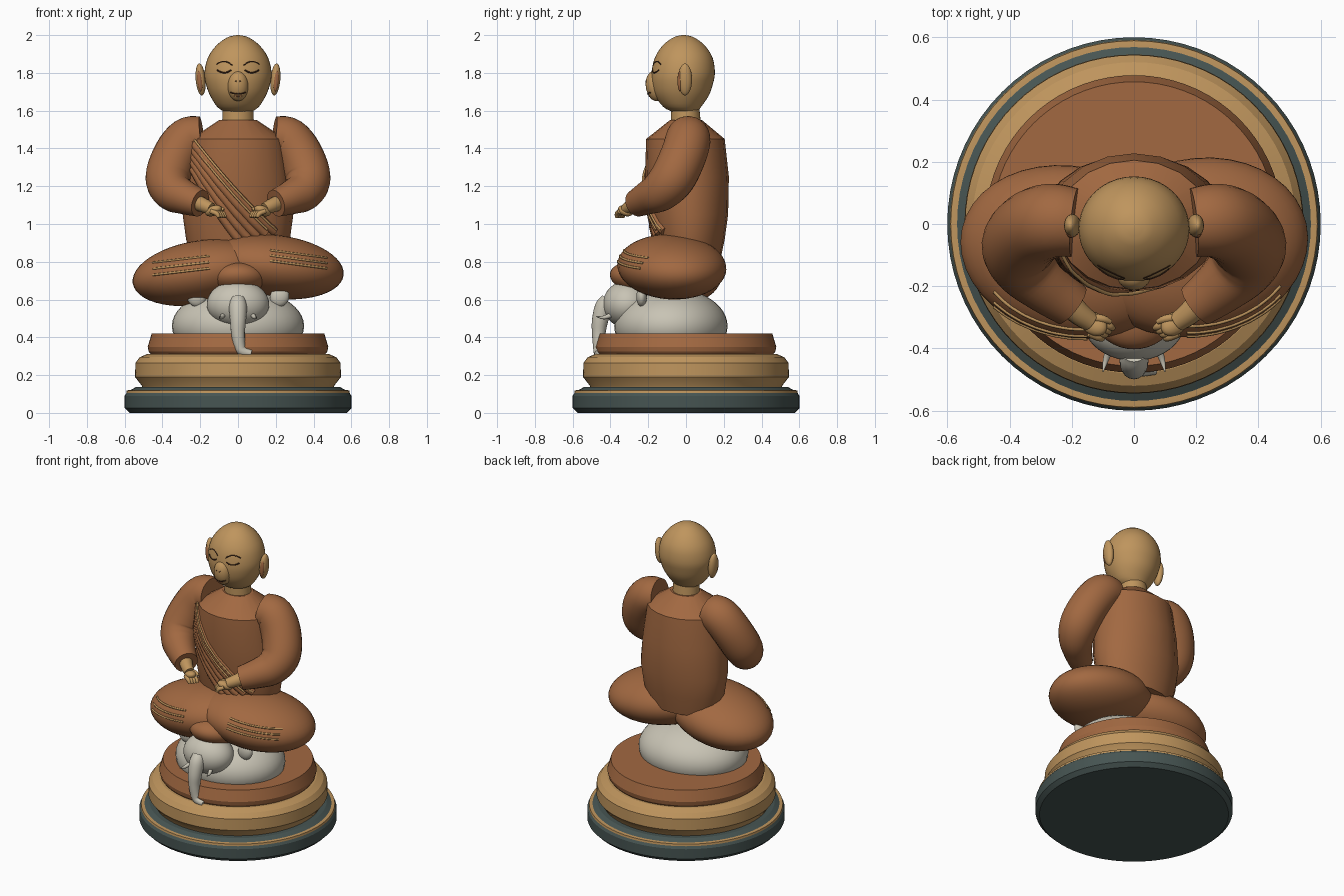
import bpy, bmesh, math
from mathutils import Vector, Matrix, Quaternion
from mathutils.bvhtree import BVHTree

if "Cube" in bpy.data.objects:
    bpy.data.objects.remove(bpy.data.objects["Cube"])


def material(name, rgb):
    m = bpy.data.materials.new(name)
    m.diffuse_color = (*rgb, 1)
    m.use_nodes = True
    m.node_tree.nodes["Principled BSDF"].inputs["Base Color"].default_value = m.diffuse_color
    return m


ROBE = material("robe_brown", (0.36, 0.14, 0.053))
GOLD = material("warm_gold", (0.52, 0.30, 0.11))
SLATE = material("dark_slate", (0.062, 0.09, 0.085))
STONE = material("pale_stone", (0.58, 0.55, 0.46))
INK = material("dark_brown", (0.05, 0.02, 0.01))


def finish(name, bm, mat, angle=35):
    """Turn a bmesh into a shaded object and return its surface tree."""
    bmesh.ops.recalc_face_normals(bm, faces=bm.faces[:])
    tree = BVHTree.FromBMesh(bm)
    me = bpy.data.meshes.new(name)
    bm.to_mesh(me)
    bm.free()
    me.materials.append(mat)
    me.shade_smooth()
    me.set_sharp_from_angle(angle=math.radians(angle))
    bpy.context.collection.objects.link(bpy.data.objects.new(name, me))
    return tree


def skin(name, rings, mat, angle=35):
    """Bridge rings of points and cap both ends."""
    bm = bmesh.new()
    loops = [[bm.verts.new(p) for p in ring] for ring in rings]
    n = len(loops[0])
    for a, b in zip(loops, loops[1:]):
        for i in range(n):
            j = (i + 1) % n
            bm.faces.new((a[i], a[j], b[j], b[i]))
    bm.faces.new(loops[0])
    bm.faces.new(loops[-1])
    return finish(name, bm, mat, angle)


def loft(name, profile, mat, n=64, angle=35):
    """Stack of horizontal ellipses: (z, centre y, radius x, radius y)."""
    ts = [2 * math.pi * i / n for i in range(n)]
    return skin(name, [[(rx * math.cos(t), cy + ry * math.sin(t), z) for t in ts]
                       for z, cy, rx, ry in profile], mat, angle)


def spline(points, steps):
    """Catmull-Rom resampling of same-length tuples."""
    ps = [Vector(p) for p in points]
    ps = [2 * ps[0] - ps[1]] + ps + [2 * ps[-1] - ps[-2]]
    out = []
    for a, b, c, d in zip(ps, ps[1:], ps[2:], ps[3:]):
        for k in range(steps):
            t = k / steps
            out.append(0.5 * (2 * b + (c - a) * t + (2 * a - 5 * b + 4 * c - d) * t * t
                              + (3 * b - a - 3 * c + d) * t ** 3))
    return out + [ps[-2]]


def tube(name, points, mat, n=16, steps=5, angle=50):
    """Round sweep through (x, y, z, radius) points."""
    pts = spline(points, steps)
    pos = [p.to_3d() for p in pts]
    q, prev, rings = None, None, []
    for i, p in enumerate(pos):
        t = (pos[min(i + 1, len(pos) - 1)] - pos[max(i - 1, 0)]).normalized()
        q = Vector((0, 0, 1)).rotation_difference(t) if q is None \
            else prev.rotation_difference(t) @ q
        prev = t
        r = pts[i][3]
        rings.append([p + q @ Vector((r * math.cos(a), r * math.sin(a), 0))
                      for a in (2 * math.pi * k / n for k in range(n))])
    return skin(name, rings, mat, angle)


def ellipsoid(name, centre, radii, mat, rot=(0, 0, 0), u=40, v=24):
    bm = bmesh.new()
    bmesh.ops.create_uvsphere(bm, u_segments=u, v_segments=v, radius=1)
    turn = Matrix.Identity(4)
    for axis, deg in zip("XYZ", rot):
        turn = Matrix.Rotation(math.radians(deg), 4, axis) @ turn
    m = Matrix.Translation(centre) @ turn @ Matrix.Diagonal((*radii, 1))
    bmesh.ops.transform(bm, matrix=m, verts=bm.verts[:])
    return finish(name, bm, mat, 60)


def drape(name, trees, xz, radius, mat, n=8, lift=0.0):
    """Cord lying on the front of a surface, following (x, z) points."""
    pts = []
    for x, z in xz:
        hits = [t.ray_cast(Vector((x, -2, z)), Vector((0, 1, 0)))[0] for t in trees]
        hits = [h for h in hits if h]
        if hits:
            pts.append((x, min(h.y for h in hits) - lift, z, radius))
    if len(pts) > 2:
        tube(name, pts, mat, n, 2)


def line(a, b, n, sag=0.0):
    """Points from a to b in (x, z), bowed by sag."""
    return [(a[0] + (b[0] - a[0]) * i / n,
             a[1] + (b[1] - a[1]) * i / n + sag * 4 * (i / n) * (1 - i / n))
            for i in range(n + 1)]


# Round tiered pedestal
def tier(name, profile, mat):
    loft(name, [(z, 0, r, r) for z, r in profile], mat, 72, 20)


tier("base_tier", [(0, 0.575), (0.025, 0.6), (0.09, 0.6), (0.11, 0.588), (0.137, 0.54)], SLATE)
tier("base_trim", [(0.105, 0.575), (0.106, 0.591), (0.119, 0.589), (0.121, 0.575)], GOLD)
tier("middle_tier", [(0.13, 0.505), (0.145, 0.51), (0.19, 0.545), (0.265, 0.543),
                     (0.295, 0.52), (0.312, 0.48)], GOLD)
tier("top_tier", [(0.308, 0.46), (0.325, 0.473), (0.35, 0.478), (0.42, 0.457)], ROBE)

# Stone elephant
ellipsoid("elephant_body", (0, -0.08, 0.46), (0.35, 0.3, 0.2), STONE)
ellipsoid("elephant_head", (0, -0.31, 0.575), (0.165, 0.13, 0.125), STONE)
tube("elephant_trunk", [(0, -0.41, 0.6, 0.04), (0, -0.435, 0.56, 0.047),
                        (0, -0.455, 0.49, 0.043), (0, -0.462, 0.42, 0.036),
                        (0.01, -0.462, 0.35, 0.03), (0.028, -0.464, 0.325, 0.026),
                        (0.07, -0.464, 0.313, 0.02)], STONE)
for s in (-1, 1):
    ellipsoid("elephant_ear", (s * 0.22, -0.235, 0.615), (0.05, 0.028, 0.055), STONE,
              (0, s * 25, 0), 20, 12)
    tube("elephant_tusk", [(s * 0.075, -0.39, 0.52, 0.014), (s * 0.09, -0.435, 0.505, 0.01),
                           (s * 0.1, -0.475, 0.51, 0.002)], STONE, 10)

# Crossed legs with gold edging
ellipsoid("front_foot", (0, -0.25, 0.71), (0.15, 0.155, 0.085), ROBE, (-12, 0, 0))
left_leg = ellipsoid("left_leg", (-0.2, -0.09, 0.742), (0.365, 0.275, 0.17), ROBE, (0, -9, -12))
right_leg = ellipsoid("right_leg", (0.2, -0.075, 0.773), (0.365, 0.285, 0.168), ROBE, (0, 7, 12))
for k in range(3):
    drape("left_leg_trim", [left_leg], line((-0.45, 0.73 + k * 0.033), (-0.15, 0.765 + k * 0.033), 12),
          0.006, GOLD)
    drape("right_leg_trim", [right_leg], line((0.17, 0.805 + k * 0.028), (0.47, 0.765 + k * 0.028), 12),
          0.006, GOLD)

# Torso and diagonal sash
torso = loft("torso", [(0.8, 0.02, 0.24, 0.16), (0.92, 0.02, 0.275, 0.185), (1.05, 0.018, 0.293, 0.205),
                       (1.25, 0.005, 0.278, 0.222), (1.45, -0.003, 0.25, 0.208),
                       (1.55, 0, 0.1, 0.085)], ROBE, 20, 28)
for k in range(5):
    drape("sash_fold", [torso], line((-0.235, 1.43 - 0.035 * k), (0.19 - 0.045 * k, 0.96 - 0.012 * k), 16, -0.02),
          0.024, ROBE, 10, -0.004)
for k in range(2):
    drape("sash_trim", [torso], line((-0.23, 1.445 - 0.035 * k), (0.2 - 0.045 * k, 0.97), 16, -0.02),
          0.006, GOLD, 8, 0.019)

# Sleeves, wrists and hands
for s in (-1, 1):
    def side(points):
        return [(s * x, y, z, r) for x, y, z, r in points]

    tube("sleeve", side([(0.19, 0.005, 1.46, 0.11), (0.265, 0.01, 1.445, 0.12), (0.33, -0.015, 1.36, 0.122),
                         (0.37, -0.07, 1.245, 0.12), (0.345, -0.135, 1.175, 0.108),
                         (0.28, -0.2, 1.14, 0.09), (0.2, -0.262, 1.11, 0.073)]), ROBE, 24)
    tube("wrist", side([(0.22, -0.245, 1.115, 0.043), (0.18, -0.285, 1.098, 0.038),
                        (0.14, -0.315, 1.08, 0.032)]), GOLD)
    ellipsoid("palm", (s * 0.13, -0.32, 1.07), (0.05, 0.036, 0.026), GOLD, (0, s * 20, s * 35), 20, 12)
    for k in range(4):
        tube("finger", side([(0.12 + 0.008 * k, -0.312 - 0.013 * k, 1.068, 0.013),
                             (0.08 + 0.011 * k, -0.328 - 0.012 * k, 1.055, 0.013),
                             (0.068 + 0.011 * k, -0.335 - 0.011 * k, 1.035, 0.009)]), GOLD, 10, 3)
    tube("thumb", side([(0.14, -0.3, 1.085, 0.014), (0.1, -0.305, 1.085, 0.013),
                        (0.075, -0.315, 1.075, 0.008)]), GOLD, 10, 3)

# Neck and egg-shaped head
loft("neck", [(1.52, 0, 0.085, 0.08), (1.62, -0.005, 0.08, 0.075)], GOLD, 32)
head_rings = spline([(1.592, -0.005, 0.07, 0.065), (1.62, -0.02, 0.11, 0.1), (1.68, -0.022, 0.148, 0.143),
                     (1.74, -0.02, 0.17, 0.162), (1.8, -0.015, 0.178, 0.168), (1.88, -0.012, 0.16, 0.153),
                     (1.945, -0.012, 0.115, 0.112), (1.985, -0.012, 0.062, 0.06),
                     (1.997, -0.012, 0.026, 0.026), (2.0, -0.012, 0.004, 0.004)], 3)
head = loft("head", head_rings, GOLD, 40, 60)
nose = ellipsoid("nose_and_muzzle", (0, -0.163, 1.73), (0.055, 0.05, 0.08), GOLD, (8, 0, 0), 24, 16)

# Closed eyes, brows, mouth and ears
face = [head, nose]
for s in (-1, 1):
    drape("eyelid", face, line((s * 0.036, 1.815), (s * 0.11, 1.815), 8, -0.014), 0.004, INK, 6)
    drape("eyebrow", face, line((s * 0.03, 1.84), (s * 0.115, 1.845), 8, 0.018), 0.003, INK, 6)
    drape("nostril", face, line((s * 0.007, 1.755), (s * 0.016, 1.758), 3), 0.003, INK, 6)
    ellipsoid("ear", (s * 0.198, -0.005, 1.765), (0.026, 0.037, 0.085), GOLD, (0, s * 5, 0), 20, 14)
    ellipsoid("ear_hollow", (s * 0.202, -0.033, 1.757), (0.014, 0.012, 0.055), ROBE, (0, s * 5, 0), 14, 10)
drape("mouth", face, line((-0.04, 1.697), (0.04, 1.697), 10, -0.008), 0.004, INK, 6)
drape("lower_lip", face, line((-0.02, 1.68), (0.02, 1.68), 6, -0.003), 0.004, ROBE, 6)
